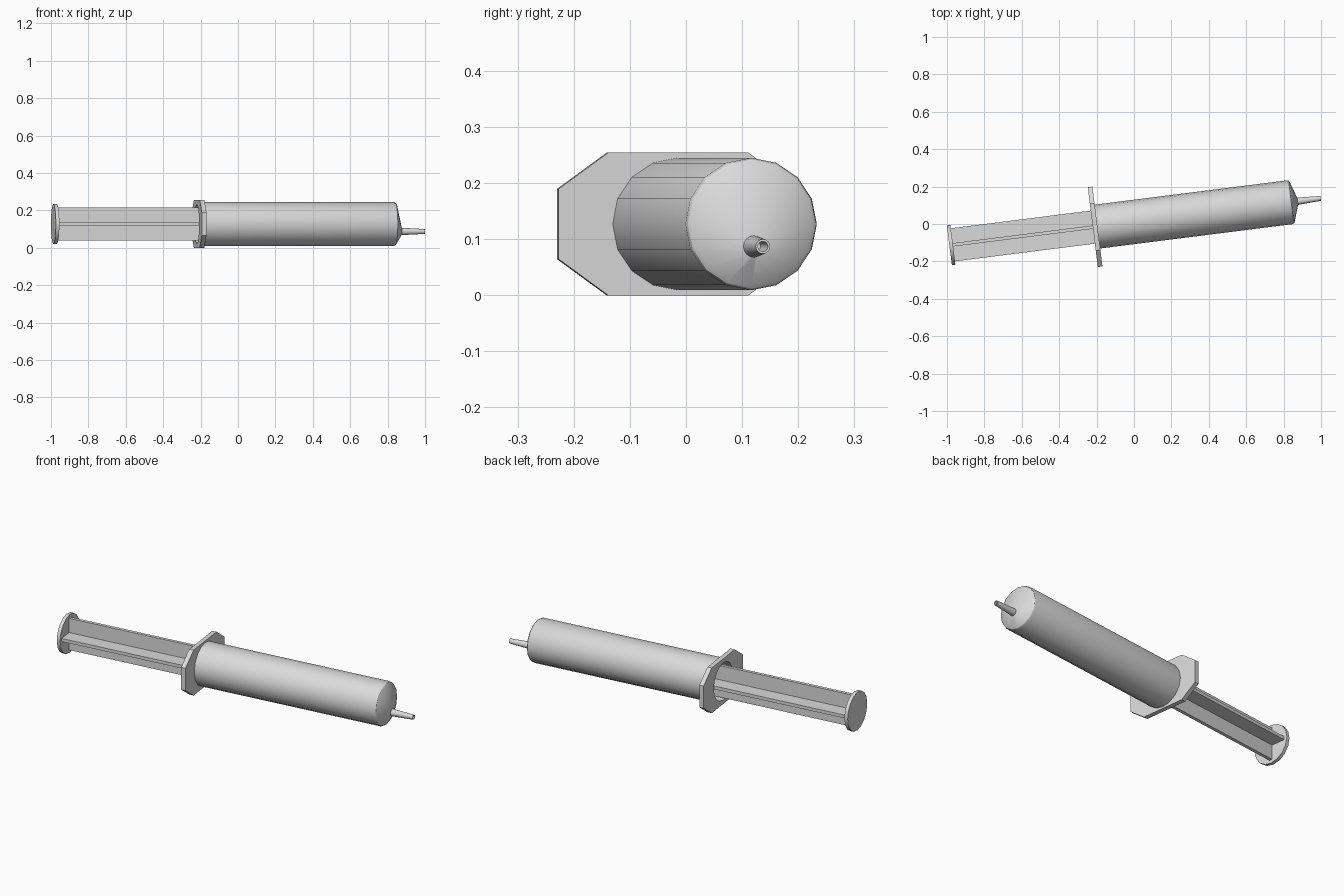
import bpy, bmesh, math
from mathutils import Matrix

if "Cube" in bpy.data.objects:
    bpy.data.objects.remove(bpy.data.objects["Cube"])

# Parts are built along local x, then turned slightly around z
PLACE = Matrix.Translation((0, 0.011, 0.127)) @ Matrix.Rotation(math.radians(7.2), 4, 'Z')
SIDES = 16

grey = bpy.data.materials.new("light_grey")
grey.diffuse_color = (0.7, 0.7, 0.7, 1)
grey.use_nodes = True
grey.node_tree.nodes["Principled BSDF"].inputs["Base Color"].default_value = grey.diffuse_color


def finish(name, bm, smooth=True):
    bmesh.ops.recalc_face_normals(bm, faces=bm.faces)
    mesh = bpy.data.meshes.new(name)
    bm.to_mesh(mesh)
    bm.free()
    mesh.materials.append(grey)
    ob = bpy.data.objects.new(name, mesh)
    bpy.context.collection.objects.link(ob)
    ob.matrix_world = PLACE
    if smooth:
        bpy.ops.object.select_all(action='DESELECT')
        ob.select_set(True)
        bpy.context.view_layer.objects.active = ob
        bpy.ops.object.shade_smooth_by_angle(angle=math.radians(30))
    return ob


def lathe(name, profile):
    """Loft rings given as (x, radius, z offset), with both ends capped."""
    bm = bmesh.new()
    rings = []
    for x, r, dz in profile:
        rings.append([bm.verts.new((x, r * math.cos(math.tau * i / SIDES),
                                    dz + r * math.sin(math.tau * i / SIDES)))
                      for i in range(SIDES)])
    for a, b in zip(rings, rings[1:]):
        for i in range(SIDES):
            j = (i + 1) % SIDES
            bm.faces.new((a[i], a[j], b[j], b[i]))
    bm.faces.new(rings[0])
    bm.faces.new(rings[-1])
    return finish(name, bm)


# Hollow barrel, open at the back, with a lopsided cone at the front
LOW = -0.04
lathe("barrel", [(0.83, 0.105, 0), (-0.212, 0.105, 0), (-0.212, 0.118, 0),
                 (0.838, 0.118, 0), (0.847, 0.115, 0), (0.852, 0.109, 0),
                 (0.882, 0.018, LOW)])

# Tapered nozzle with a bore
lathe("nozzle", [(0.87, 0.020, LOW), (1.006, 0.013, LOW),
                 (1.006, 0.009, LOW), (0.90, 0.009, LOW)])

# Finger flange: long octagon with a round hole
bm = bmesh.new()
outer = [(0.215, 0.0625), (0.126, 0.127), (-0.126, 0.127), (-0.215, 0.0625),
         (-0.215, -0.0625), (-0.126, -0.127), (0.126, -0.127), (0.215, -0.0625)]
hole = [(0.104 * math.cos(math.tau * i / SIDES), 0.104 * math.sin(math.tau * i / SIDES))
        for i in range(SIDES)]
edges = []
for loop in (outer, hole):
    vs = [bm.verts.new((-0.222, y, z)) for y, z in loop]
    edges += [bm.edges.new((vs[i], vs[(i + 1) % len(vs)])) for i in range(len(vs))]
bmesh.ops.triangle_fill(bm, edges=edges, use_beauty=True)
ext = bmesh.ops.extrude_face_region(bm, geom=bm.faces[:], use_keep_orig=True)
bmesh.ops.translate(bm, vec=(0.025, 0, 0),
                    verts=[g for g in ext["geom"] if isinstance(g, bmesh.types.BMVert)])
finish("finger_flange", bm, smooth=False)

# Plunger rod: cross-shaped section
bm = bmesh.new()
t, w = 0.009, 0.089
cross = [(t, t), (t, w), (-t, w), (-t, t), (-w, t), (-w, -t),
         (-t, -t), (-t, -w), (t, -w), (t, -t), (w, -t), (w, t)]
ends = [[bm.verts.new((x, y, z)) for y, z in cross] for x in (-0.98, 0.05)]
for i in range(12):
    j = (i + 1) % 12
    bm.faces.new((ends[0][i], ends[0][j], ends[1][j], ends[1][i]))
for e in ends:
    bm.faces.new(e)
finish("plunger_rod", bm, smooth=False)

# Thumb disc and inner stopper
lathe("thumb_disc", [(-0.995, 0.107, 0), (-0.976, 0.107, 0)])
lathe("stopper", [(0.05, 0.104, 0), (0.10, 0.104, 0)])
